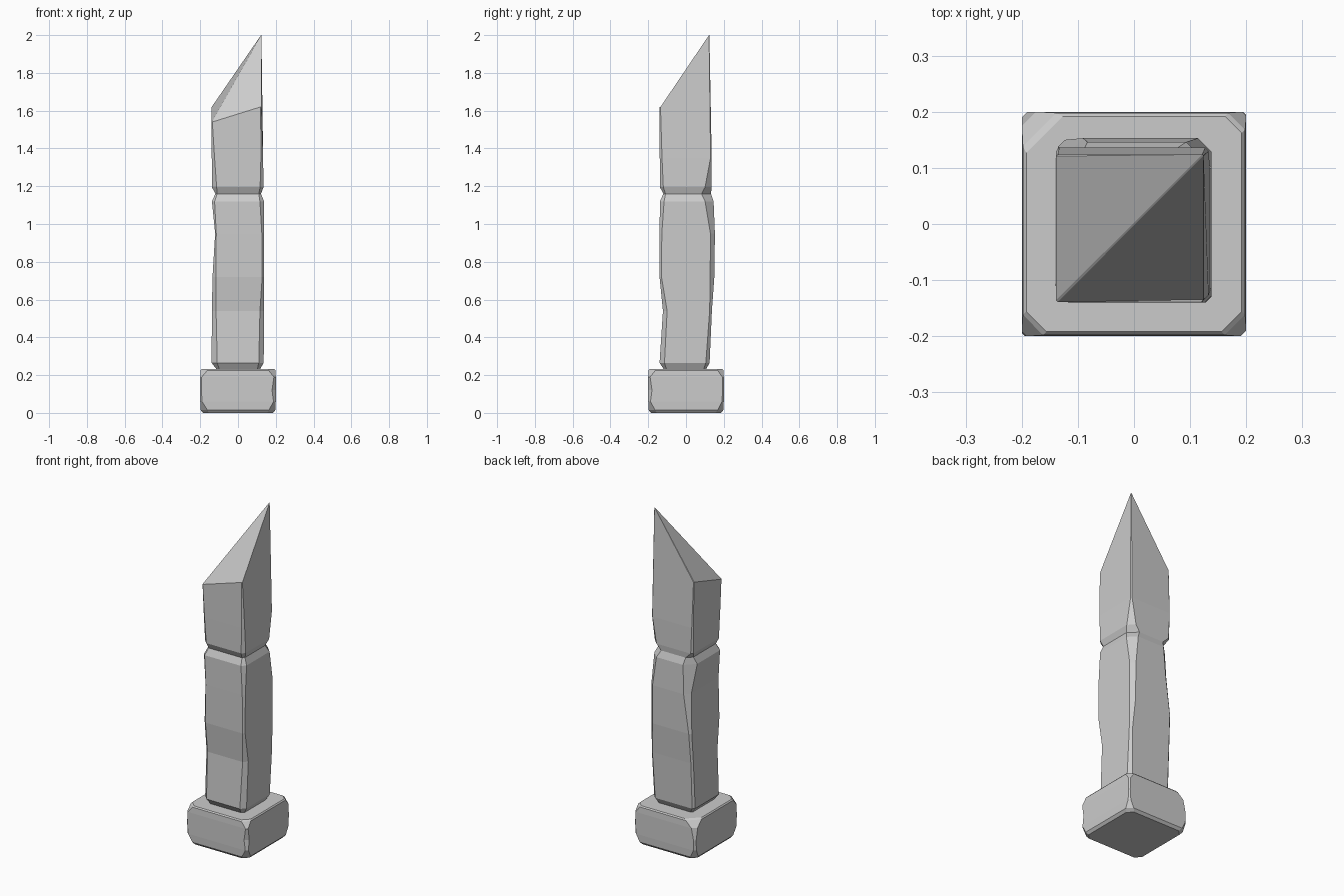
import bpy


def ring(z, x0, x1, y0, y1, c):
    """Square outline with a cut at each corner: front-left, front-right, back-right, back-left."""
    zs = z if isinstance(z, tuple) else (z,) * 4
    a, b, d, e = c
    pts = [(x0, y0 + a), (x0 + a, y0), (x1 - b, y0), (x1, y0 + b),
           (x1, y1 - d), (x1 - d, y1), (x0 + e, y1), (x0, y1 - e)]
    return [(x, y, zs[i // 2]) for i, (x, y) in enumerate(pts)]


def loft(name, rings, cap):
    verts = [p for r in rings for p in r]
    faces = [tuple(reversed(range(8)))]
    for k in range(len(rings) - 1):
        for i in range(8):
            j = (i + 1) % 8
            faces.append((k * 8 + i, k * 8 + j, k * 8 + 8 + j, k * 8 + 8 + i))
    last = (len(rings) - 1) * 8
    faces += [tuple(last + i for i in f) for f in cap]
    mesh = bpy.data.meshes.new(name)
    mesh.from_pydata(verts, [], faces)
    mesh.update()
    obj = bpy.data.objects.new(name, mesh)
    bpy.context.collection.objects.link(obj)
    return obj


# Chipped square base block: height, half width, corner cuts
base = [
    (0.0, 0.185, (0.030, 0.030, 0.030, 0.030)),
    (0.015, 0.198, (0.036, 0.034, 0.030, 0.030)),
    (0.06, 0.2, (0.010, 0.012, 0.010, 0.012)),
    (0.12, 0.2, (0.006, 0.020, 0.006, 0.010)),
    (0.19, 0.2, (0.008, 0.010, 0.008, 0.025)),
    (0.225, 0.198, (0.036, 0.036, 0.030, 0.060)),
    (0.232, 0.192, (0.036, 0.036, 0.030, 0.065)),
]
loft("base_block", [ring(z, -h, h, -h, h, c) for z, h, c in base], [tuple(range(8))])

# Worn shaft with a narrow waist and a broken, slanted tip
shaft = [
    (0.22, -0.105, 0.11, -0.11, 0.10, (0.01, 0.01, 0.01, 0.01)),
    (0.265, -0.14, 0.136, -0.14, 0.125, (0.030, 0.026, 0.020, 0.012)),
    (0.54, -0.138, 0.138, -0.122, 0.137, (0.022, 0.022, 0.012, 0.010)),
    (0.72, -0.135, 0.138, -0.14, 0.15, (0.018, 0.010, 0.022, 0.012)),
    (0.95, -0.121, 0.138, -0.14, 0.153, (0.006, 0.012, 0.024, 0.030)),
    (1.12, -0.138, 0.138, -0.138, 0.146, (0.014, 0.022, 0.045, 0.055)),
    (1.16, -0.120, 0.122, -0.120, 0.132, (0.010, 0.012, 0.050, 0.030)),
    (1.195, -0.138, 0.135, -0.138, 0.136, (0.025, 0.018, 0.035, 0.012)),
    (1.35, -0.139, 0.133, -0.139, 0.136, (0.015, 0.012, 0.006, 0.006)),
    ((1.54, 1.62, 2.0, 1.62), -0.139, 0.124, -0.139, 0.124, (0.003, 0.004, 0.002, 0.003)),
]
ridge = [(0, 1, 4, 5), (1, 2, 3), (1, 3, 4), (5, 6, 7), (5, 7, 0)]
loft("broken_shaft", [ring(*s) for s in shaft], ridge)
